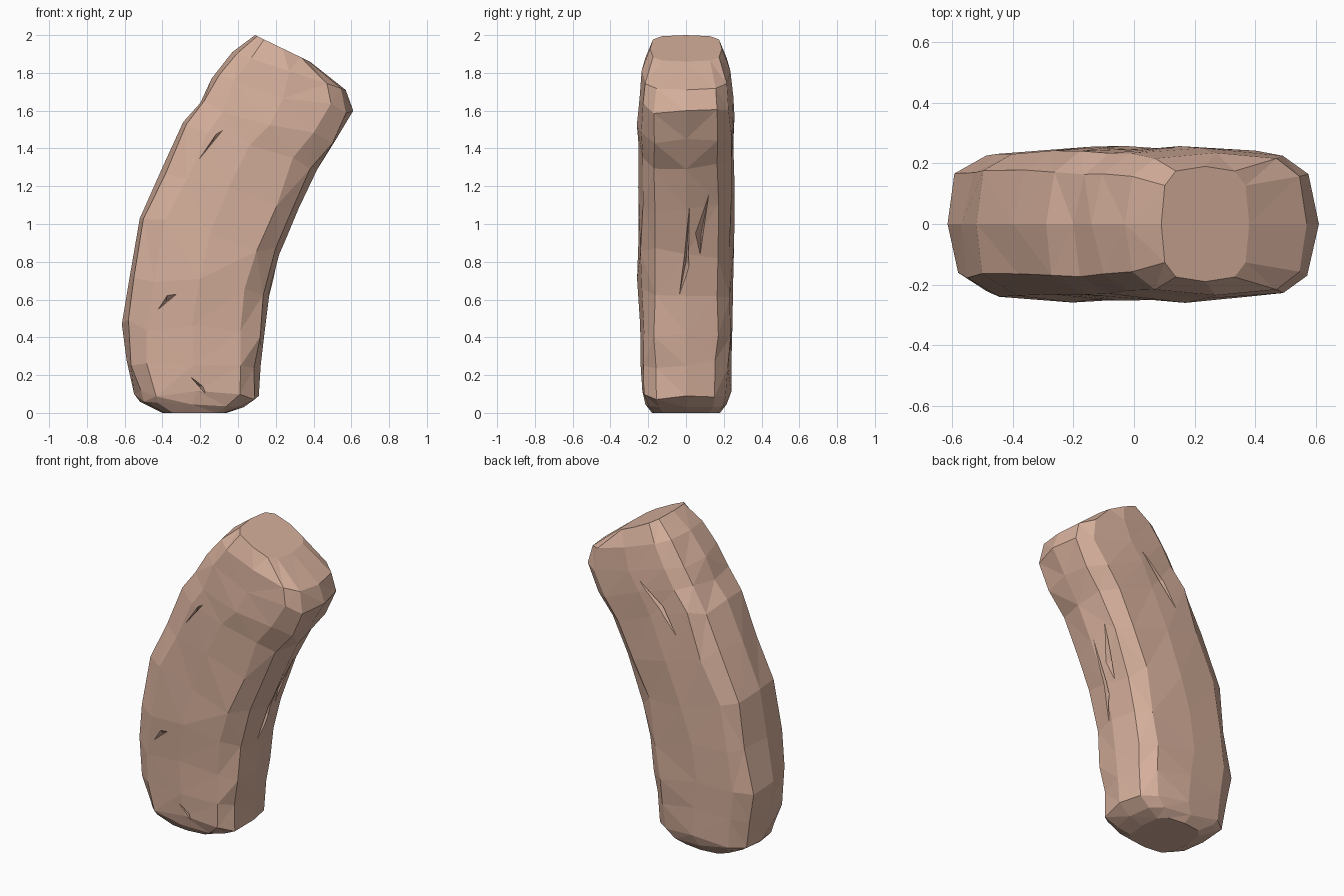
import bpy, bmesh, math, random
from mathutils import Vector

if "Cube" in bpy.data.objects:
    bpy.data.objects.remove(bpy.data.objects["Cube"])

random.seed(4)
skin = bpy.data.materials.new("warm_skin")
skin.diffuse_color = (0.67, 0.43, 0.33, 1)
skin.use_nodes = True
skin.node_tree.nodes["Principled BSDF"].inputs["Base Color"].default_value = skin.diffuse_color


def make_object(name, bm):
    bmesh.ops.recalc_face_normals(bm, faces=bm.faces)
    mesh = bpy.data.meshes.new(name)
    bm.to_mesh(mesh)
    bm.free()
    mesh.materials.append(skin)
    obj = bpy.data.objects.new(name, mesh)
    bpy.context.collection.objects.link(obj)
    return obj


# Bent limb: stations are outer x, z, inner x, z, half depth
stations = [
    (-0.40, 0.00, -0.06, 0.00, 0.18), (-0.52, 0.06, 0.03, 0.03, 0.215),
    (-0.55, 0.10, 0.11, 0.09, 0.235), (-0.59, 0.28, 0.12, 0.25, 0.24),
    (-0.615, 0.47, 0.14, 0.42, 0.25), (-0.57, 0.74, 0.165, 0.62, 0.255),
    (-0.52, 1.03, 0.22, 0.84, 0.255), (-0.40, 1.30, 0.32, 1.08, 0.255),
    (-0.29, 1.54, 0.42, 1.29, 0.255), (-0.20, 1.64, 0.52, 1.45, 0.255),
    (-0.14, 1.77, 0.61, 1.60, 0.245), (-0.03, 1.91, 0.57, 1.71, 0.235),
    (0.09, 2.00, 0.38, 1.86, 0.19),
]
SIDES = 12
bm = bmesh.new()
rings = []
for i, (ox, oz, ix, iz, depth) in enumerate(stations):
    outer, inner = Vector((ox, 0, oz)), Vector((ix, 0, iz))
    mid, half = (outer + inner) / 2, (inner - outer) / 2
    ring = []
    for k in range(SIDES):
        a = 2 * math.pi * k / SIDES
        c, s = math.cos(a), math.sin(a)
        u = math.copysign(abs(c) ** 0.58, c) if abs(c) > 1e-6 else 0
        v = math.copysign(abs(s) ** 0.58, s) if abs(s) > 1e-6 else 0
        p = mid + half * u + Vector((0, depth * v, 0))
        # slight facet irregularity away from the outline
        if 1 < i < 11 and k % (SIDES // 2):
            p += Vector((random.uniform(-.012, .012), random.uniform(-.008, .008),
                         random.uniform(-.03, .03)))
        ring.append(bm.verts.new(p))
    rings.append(ring)
for a, b in zip(rings, rings[1:]):
    for k in range(SIDES):
        n = (k + 1) % SIDES
        bm.faces.new((a[k], a[n], b[n], b[k]))
bm.faces.new(rings[0])
bm.faces.new(rings[-1])
bmesh.ops.triangulate(bm, faces=bm.faces)
limb = make_object("bent_limb", bm)

# Shallow crease cuts: two tips, a rim point and a deep point
creases = [
    ((-.36, -.275, 1.14), (.02, -.275, 1.61), (-.07, -.275, 1.56), (-.14, -.215, 1.43)),
    ((-.50, -.275, .47), (-.28, -.275, .66), (-.37, -.275, .655), (-.38, -.21, .59)),
    ((-.30, -.275, .25), (-.12, -.265, .05), (-.15, -.275, .14), (-.21, -.20, .14)),
    ((.17, -.08, .40), (.43, .03, 1.28), (.25, .03, .75), (.15, .0, .80)),
    ((.23, .07, .74), (.46, .16, 1.35), (.29, .035, .95), (.18, .08, .95)),
    ((-.18, .275, 1.25), (.24, .275, 1.72), (-.02, .275, 1.52), (0, .21, 1.50)),
]
for i, points in enumerate(creases):
    bm = bmesh.new()
    v = [bm.verts.new(p) for p in points]
    for f in ((0, 1, 2), (0, 1, 3), (1, 2, 3), (0, 2, 3)):
        bm.faces.new([v[j] for j in f])
    cutter = make_object(f"crease_cutter_{i + 1}", bm)
    cutter.hide_render = True
    cutter.hide_set(True)
    mod = limb.modifiers.new(f"crease_{i + 1}", 'BOOLEAN')
    mod.operation = 'DIFFERENCE'
    mod.solver = 'EXACT'
    mod.object = cutter
